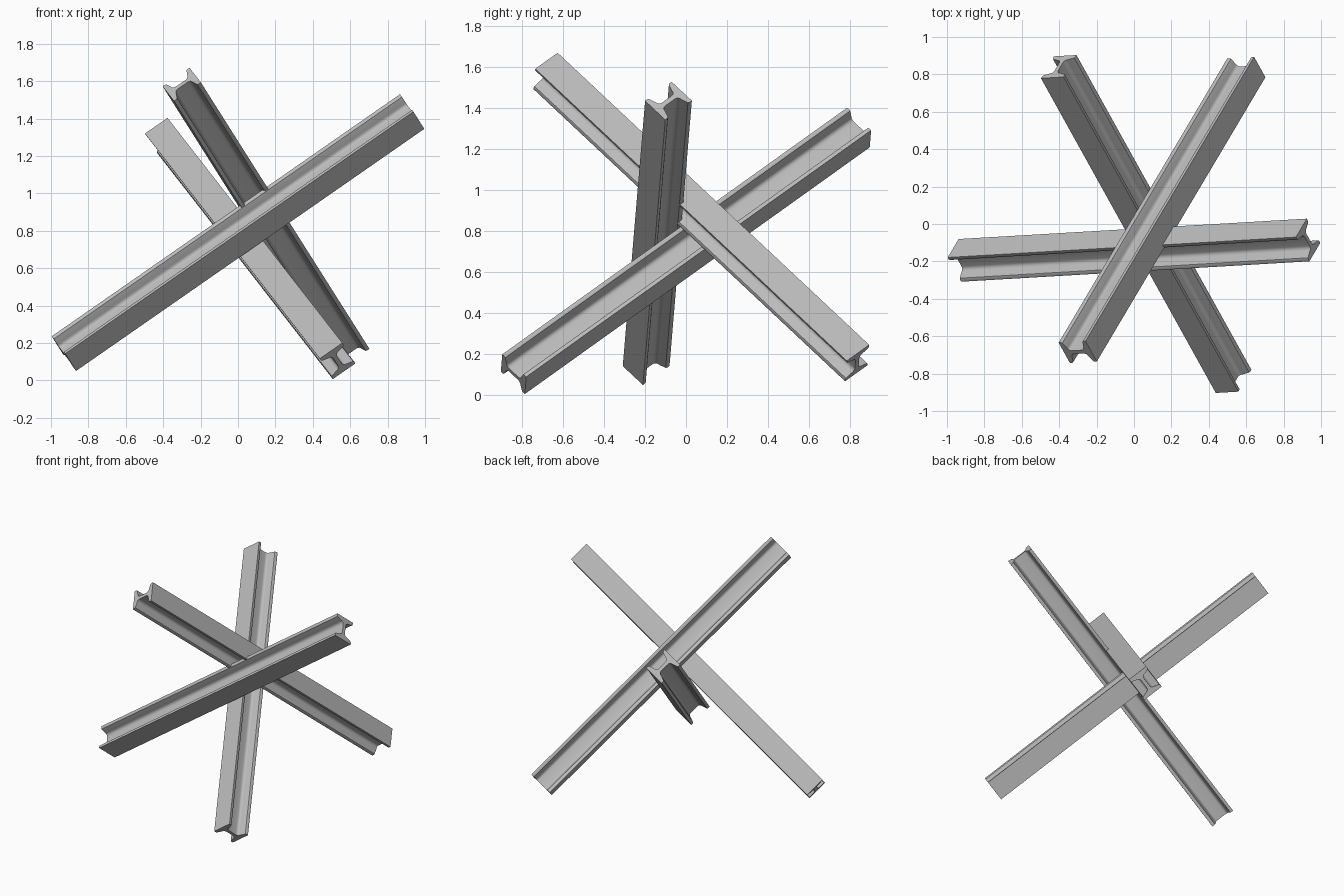
import bpy
import bmesh
import math
from mathutils import Matrix, Vector

old = bpy.data.objects.get("Cube")
if old:
    bpy.data.objects.remove(old, do_unlink=True)

# Bare steel
steel = bpy.data.materials.new("grey_steel")
steel.use_nodes = True
colour = (0.5, 0.5, 0.5, 1)
steel.diffuse_color = colour
steel.node_tree.nodes["Principled BSDF"].inputs["Base Color"].default_value = colour

WIDTH, DEPTH, LENGTH = 0.147, 0.175, 2.27
LIP, ROOT, WEB, FILLET = 0.022, 0.034, 0.024, 0.022


def quarter_profile():
    """One corner of the I section: lip, tapered flange and filleted web."""
    w, h, t = WIDTH / 2, DEPTH / 2, WEB / 2
    points = [(w, h), (w, h - LIP + 0.008), (w - 0.004, h - LIP)]
    cx, cy = t + FILLET, h - ROOT - FILLET
    for i in range(6):
        angle = math.pi / 2 * (1 + i / 5)
        points.append((cx + FILLET * math.cos(angle), cy + FILLET * math.sin(angle)))
    return points


def i_section():
    q = quarter_profile()
    right = q + [(x, -y) for x, y in reversed(q)]
    return right + [(-x, -y) for x, y in right]


def beam(name, centre, along, across, normal):
    """Extrude the I section along one axis, flanges facing the normal."""
    bm = bmesh.new()
    half = along * LENGTH / 2
    ring = [bm.verts.new(across * x + normal * y - half) for x, y in i_section()]
    face = bm.faces.new(ring)
    result = bmesh.ops.extrude_face_region(bm, geom=[face], use_keep_orig=True)
    moved = [v for v in result["geom"] if isinstance(v, bmesh.types.BMVert)]
    bmesh.ops.translate(bm, verts=moved, vec=half * 2)
    bmesh.ops.recalc_face_normals(bm, faces=bm.faces)
    mesh = bpy.data.meshes.new(name)
    bm.to_mesh(mesh)
    bm.free()
    mesh.materials.append(steel)
    obj = bpy.data.objects.new(name, mesh)
    bpy.context.collection.objects.link(obj)
    obj.matrix_world = Matrix.Translation(centre)
    bpy.ops.object.select_all(action="DESELECT")
    obj.select_set(True)
    bpy.context.view_layer.objects.active = obj
    bpy.ops.object.shade_smooth_by_angle(angle=math.radians(40))
    return obj


# Three mutually perpendicular directions
a = Vector((0.820, 0.048, 0.570)).normalized()
b = Vector((-0.410, 0.741, 0.531))
b = (b - a * b.dot(a)).normalized()
c = b.cross(a)

# Three beams resting flange against lip around the middle
beam("side_beam", Vector((0, -0.14, 0.79)), a, c, b)
beam("front_beam", Vector((0.065, 0, 0.705)), b, a, c)
beam("rear_beam", Vector((0.15, 0.075, 0.87)), c, b, a)
